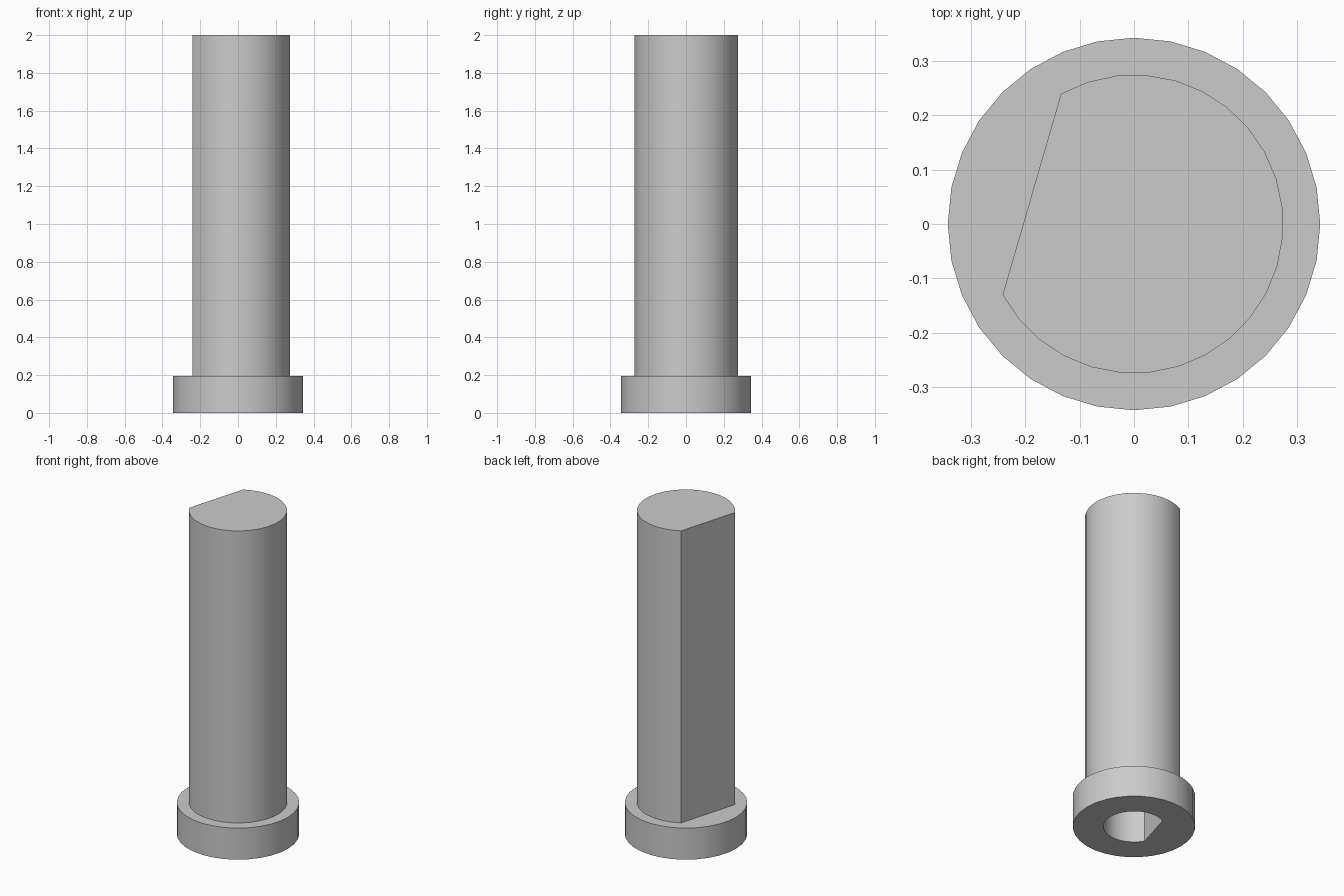
import bpy, bmesh
from math import radians, cos, sin, acos

if "Cube" in bpy.data.objects:
    bpy.data.objects.remove(bpy.data.objects["Cube"], do_unlink=True)

SIDES, ARC = 32, 24            # points per ring, segments on the round of a D
FLAT_DIR = radians(163.8)      # direction the flat faces
HEIGHT, COLLAR_H, SOCKET_H = 2.0, 0.195, 1.8

grey = bpy.data.materials.new("plain_grey")
grey.use_nodes = True
colour = (0.6, 0.6, 0.6, 1)
grey.diffuse_color = colour
grey.node_tree.nodes["Principled BSDF"].inputs["Base Color"].default_value = colour


def d_ring(radius, flat, z):
    """Circle cut by one flat at the given distance from the axis."""
    half = acos(flat / radius)
    start, sweep = FLAT_DIR + half, radians(360) - 2 * half
    pts = [(radius * cos(start + sweep * i / ARC), radius * sin(start + sweep * i / ARC), z)
           for i in range(ARC + 1)]
    (ax, ay, _), (bx, by, _) = pts[-1], pts[0]
    for i in range(1, SIDES - ARC):
        t = i / (SIDES - ARC)
        pts.append((ax + (bx - ax) * t, ay + (by - ay) * t, z))
    return pts


def round_ring(radius, z):
    start = radians(202.5)
    step = radians(360) / SIDES
    return [(radius * cos(start + step * i), radius * sin(start + step * i), z)
            for i in range(SIDES)]


def skin(name, rings, cap_first=False, cap_last=False):
    """Join rings in order with quads and close the chosen ends."""
    bm = bmesh.new()
    loops = [[bm.verts.new(p) for p in ring] for ring in rings]
    for a, b in zip(loops, loops[1:]):
        for j in range(SIDES):
            k = (j + 1) % SIDES
            bm.faces.new((a[j], a[k], b[k], b[j]))
    if cap_first:
        bm.faces.new(loops[0][::-1])
    if cap_last:
        bm.faces.new(loops[-1])
    mesh = bpy.data.meshes.new(name)
    bm.to_mesh(mesh)
    bm.free()
    mesh.materials.append(grey)
    obj = bpy.data.objects.new(name, mesh)
    bpy.context.collection.objects.link(obj)
    bpy.ops.object.select_all(action='DESELECT')
    obj.select_set(True)
    bpy.context.view_layer.objects.active = obj
    bpy.ops.object.shade_smooth_by_angle(angle=radians(30))


def socket_ring(z):
    return d_ring(0.172, 0.12, z)


def shaft_ring(z):
    return d_ring(0.275, 0.196, z)


# Blind D-shaped socket opening at the bottom
skin("socket", [socket_ring(SOCKET_H), socket_ring(0)], cap_first=True)
# Round collar: underside, rim and top ledge
skin("collar", [socket_ring(0), round_ring(0.343, 0),
                round_ring(0.343, COLLAR_H), shaft_ring(COLLAR_H)])
# Tall shaft with one flat side
skin("shaft", [shaft_ring(COLLAR_H), shaft_ring(HEIGHT)], cap_last=True)
